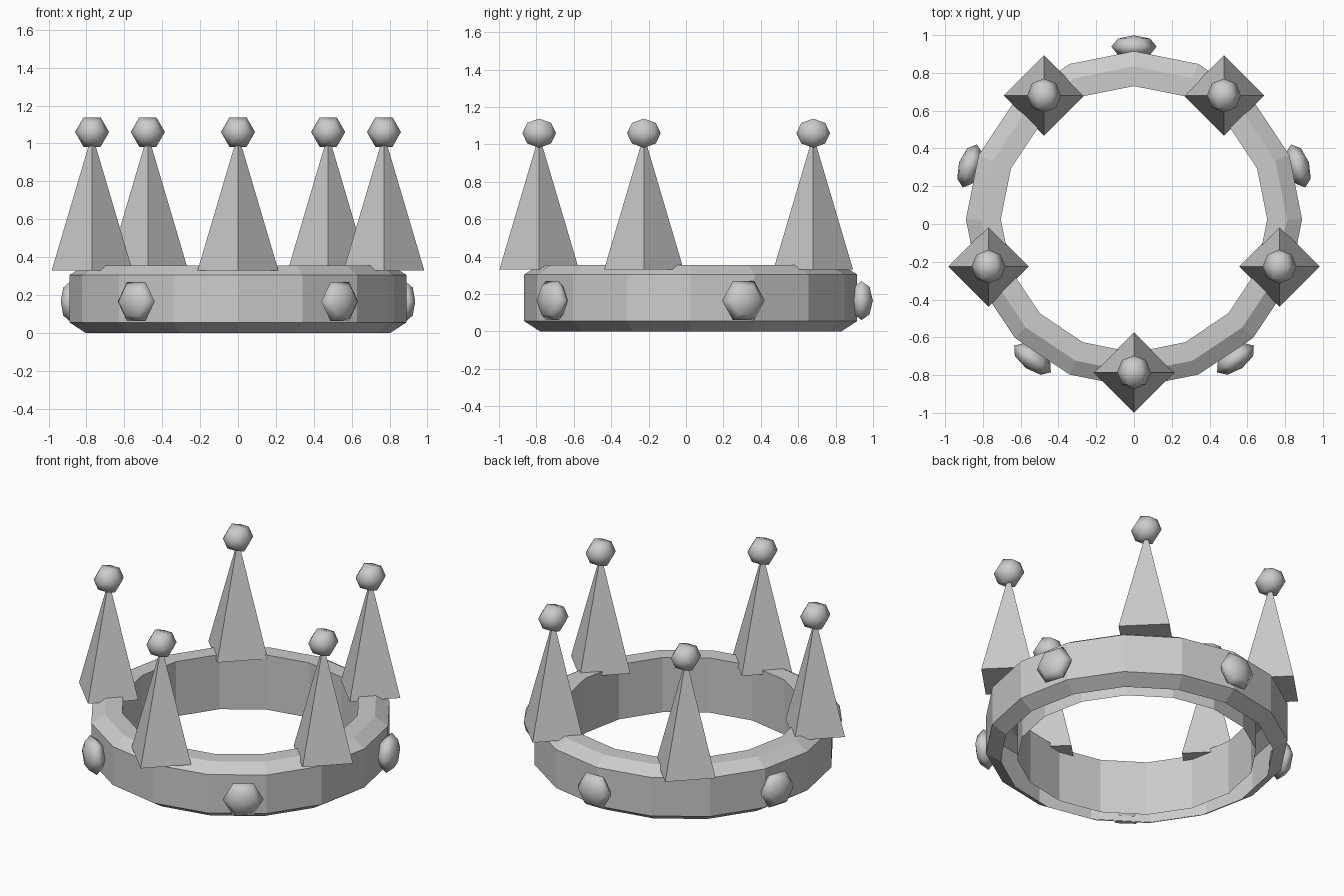
import bpy, bmesh, math
from mathutils import Matrix, Vector

if "Cube" in bpy.data.objects:
    bpy.data.objects.remove(bpy.data.objects["Cube"])

CENTRE_Y = 0.025

grey = bpy.data.materials.new("light_grey")
grey.diffuse_color = (0.6, 0.6, 0.6, 1)
grey.use_nodes = True
grey.node_tree.nodes["Principled BSDF"].inputs["Base Color"].default_value = grey.diffuse_color


def finish(name, bm, smooth=False):
    mesh = bpy.data.meshes.new(name)
    bm.to_mesh(mesh)
    bm.free()
    mesh.materials.append(grey)
    for p in mesh.polygons:
        p.use_smooth = smooth
    obj = bpy.data.objects.new(name, mesh)
    bpy.context.collection.objects.link(obj)
    return obj


def around(radius, degrees, z):
    a = math.radians(degrees)
    return Vector((radius * math.cos(a), CENTRE_Y + radius * math.sin(a), z))


# Band: 16-sided shell with chamfered outer edges, open underneath
profile = [(0.805, 0.0), (0.89, 0.055), (0.89, 0.305),
           (0.81, 0.355), (0.705, 0.355), (0.705, 0.0)]
SIDES = 16
bm = bmesh.new()
rings = [[bm.verts.new(around(r, 360 * i / SIDES, z)) for i in range(SIDES)]
         for r, z in profile]
for low, high in zip(rings, rings[1:]):
    for i in range(SIDES):
        j = (i + 1) % SIDES
        bm.faces.new((low[i], low[j], high[j], high[i]))
finish("band", bm)


def bead(name, location, turn, size):
    """Six-sided bead with its pole along y before it is turned about z."""
    bm = bmesh.new()
    matrix = (Matrix.Translation(location)
              @ Matrix.Rotation(turn, 4, 'Z')
              @ Matrix.Diagonal((*size, 1))
              @ Matrix.Rotation(math.radians(90), 4, 'X')
              @ Matrix.Rotation(math.radians(90), 4, 'Z'))
    bmesh.ops.create_uvsphere(bm, u_segments=6, v_segments=4, radius=1, matrix=matrix)
    finish(name, bm, True)


for k in range(5):
    # Spike: four-sided pyramid with its corners on the x and y axes
    angle = -90 + 72 * k
    bm = bmesh.new()
    bmesh.ops.create_cone(bm, cap_ends=True, segments=4, radius1=0.213, radius2=0,
                          depth=0.72)
    # Make sure a corner faces the front
    if abs(abs(bm.verts[:][0].co.x) - abs(bm.verts[:][0].co.y)) < 0.01:
        bmesh.ops.rotate(bm, verts=bm.verts, matrix=Matrix.Rotation(math.pi / 4, 3, 'Z'))
    bmesh.ops.remove_doubles(bm, verts=bm.verts, dist=0.0001)
    bmesh.ops.translate(bm, verts=bm.verts, vec=around(0.81, angle, 0.33 + 0.36))
    finish(f"spike_{k + 1}", bm)

    # Ball on the spike tip
    bead(f"tip_ball_{k + 1}", around(0.81, angle, 1.06), 0, (0.09, 0.09, 0.09))

    # Flattened gem on the band, midway between spikes
    gem_angle = 90 + 72 * k
    bead(f"gem_{k + 1}", around(0.914, gem_angle, 0.165),
         math.radians(gem_angle - 90), (0.12, 0.06, 0.12))
